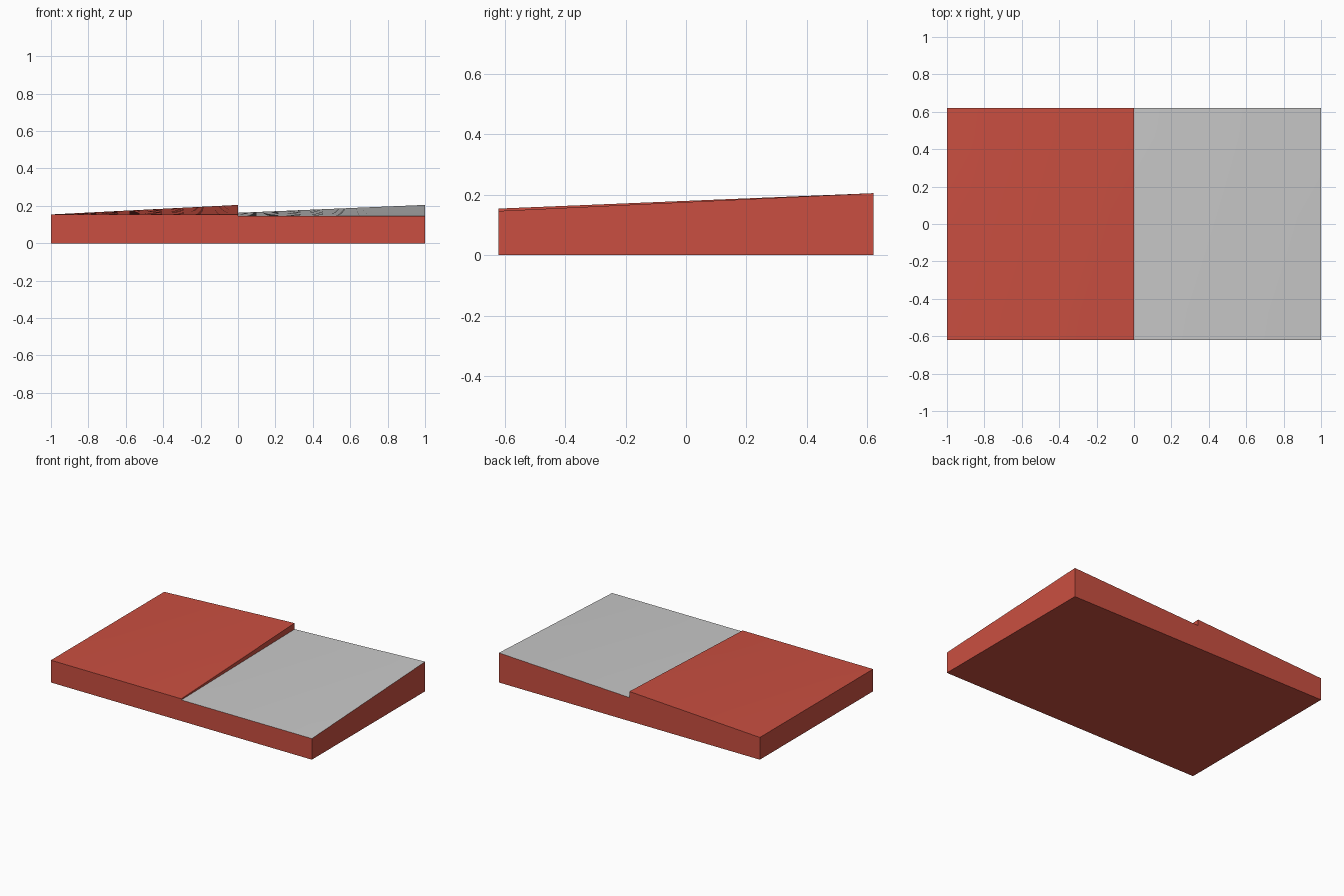
import bpy
import bmesh

default_cube = bpy.data.objects.get("Cube")
if default_cube:
    bpy.data.objects.remove(default_cube, do_unlink=True)


def make_material(name, color):
    mat = bpy.data.materials.new(name)
    mat.use_nodes = True
    mat.diffuse_color = color
    mat.node_tree.nodes["Principled BSDF"].inputs["Base Color"].default_value = color
    return mat


red = make_material("brick_red", (0.59, 0.078, 0.052, 1))
grey = make_material("light_grey", (0.58, 0.58, 0.58, 1))
HALF_DEPTH = 0.62


def ramp_slab(name, x0, x1, front, back_x0, back_x1, top_mat):
    """Slab with a level front edge and a gently twisted top."""
    bm = bmesh.new()
    bmesh.ops.create_cube(bm, size=1)
    flat_edges = [e for e in bm.edges if abs(e.verts[0].co.z - e.verts[1].co.z) < 0.1]
    bmesh.ops.subdivide_edges(bm, edges=flat_edges, cuts=7, use_grid_fill=True)
    for f in bm.faces:
        f.normal_update()
        f.material_index = 1 if f.normal.z > 0.5 else 0
    for v in bm.verts:
        u, t, w = v.co.x + 0.5, v.co.y + 0.5, v.co.z + 0.5
        back = back_x0 + (back_x1 - back_x0) * u
        v.co = (x0 + (x1 - x0) * u, HALF_DEPTH * (2 * t - 1),
                w * (front + (back - front) * t))
    mesh = bpy.data.meshes.new(name)
    bm.to_mesh(mesh)
    bm.free()
    mesh.materials.append(red)
    mesh.materials.append(top_mat)
    obj = bpy.data.objects.new(name, mesh)
    bpy.context.collection.objects.link(obj)
    bpy.ops.object.select_all(action="DESELECT")
    obj.select_set(True)
    bpy.context.view_layer.objects.active = obj
    bpy.ops.object.shade_smooth_by_angle()


# Red half rises towards the middle, grey-topped half towards the outer side
ramp_slab("red_slab", -1, 0, 0.154, 0.154, 0.205, red)
ramp_slab("grey_topped_slab", 0, 1, 0.146, 0.163, 0.205, grey)
